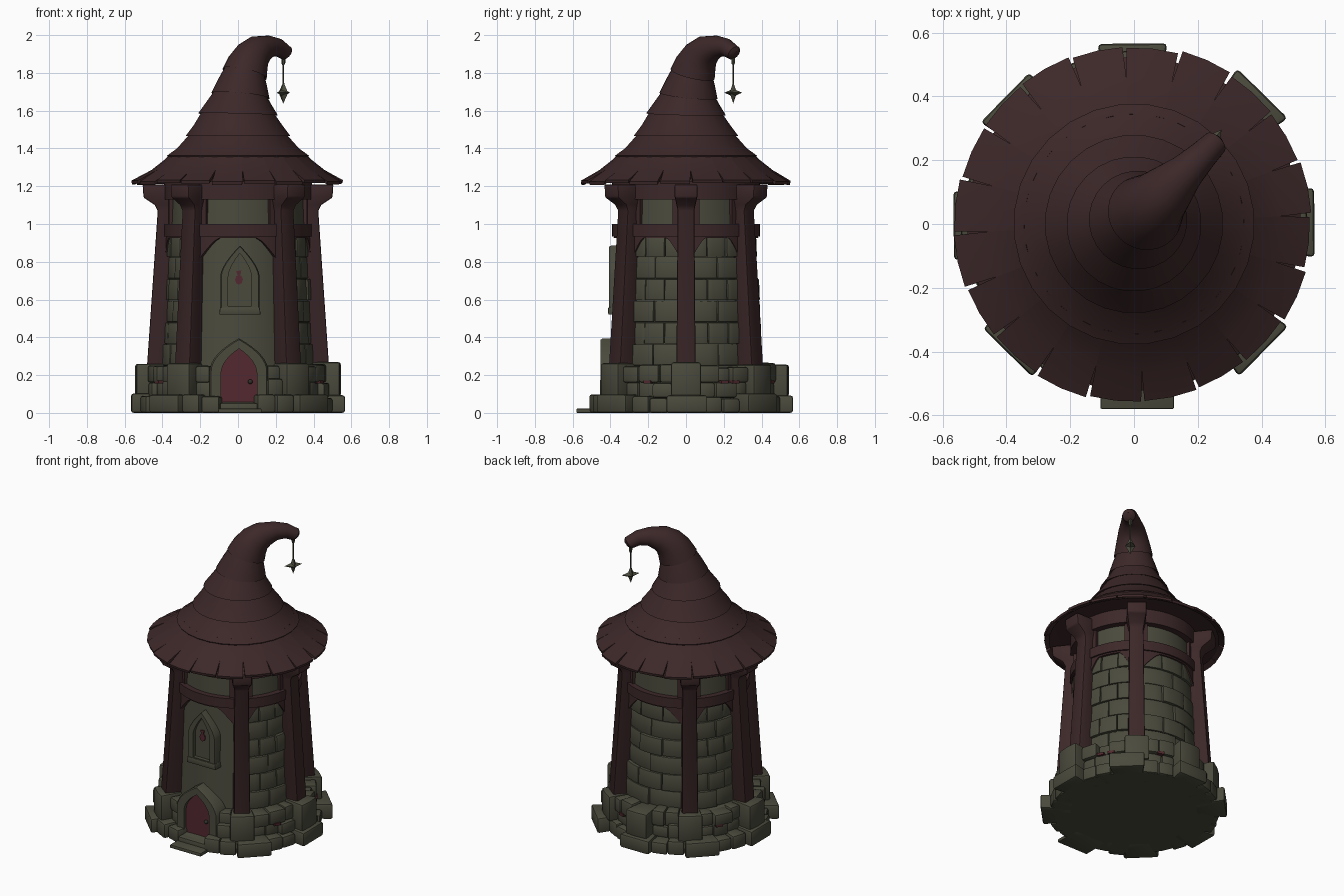
import bpy, bmesh, math, random
from mathutils import Vector

if "Cube" in bpy.data.objects:
    bpy.data.objects.remove(bpy.data.objects["Cube"])
random.seed(4)
R = math.radians


def material(name, c):
    m = bpy.data.materials.new(name)
    m.diffuse_color = (*c, 1)
    m.use_nodes = True
    m.node_tree.nodes["Principled BSDF"].inputs["Base Color"].default_value = m.diffuse_color
    return m


MAROON = material("dark maroon wood", (0.046, 0.021, 0.022))
STONE = material("olive stone", (0.068, 0.068, 0.046))
RED = material("door red", (0.085, 0.022, 0.028))
DARK = material("dark iron", (0.03, 0.03, 0.025))


def finish(bm, name, mat, bevel=0.0, smooth=35):
    bmesh.ops.recalc_face_normals(bm, faces=bm.faces)
    if bevel:
        edges = [e for e in bm.edges if e.is_manifold and e.calc_face_angle(0) > R(40)]
        bmesh.ops.bevel(bm, geom=edges, offset=bevel, segments=2, profile=0.5,
                        affect='EDGES', clamp_overlap=True)
    me = bpy.data.meshes.new(name)
    bm.to_mesh(me)
    bm.free()
    me.materials.append(mat)
    ob = bpy.data.objects.new(name, me)
    bpy.context.collection.objects.link(ob)
    bpy.ops.object.select_all(action='DESELECT')
    ob.select_set(True)
    bpy.context.view_layer.objects.active = ob
    bpy.ops.object.shade_smooth_by_angle(angle=R(smooth))
    return ob


def skin(bm, rings, caps=True):
    """Join equal-length loops of points into a tube."""
    vs = [[bm.verts.new(p) for p in ring] for ring in rings]
    n = len(vs[0])
    for a, b in zip(vs, vs[1:]):
        for i in range(n):
            bm.faces.new((a[i], a[(i + 1) % n], b[(i + 1) % n], b[i]))
    if caps:
        bm.faces.new(vs[0][::-1])
        bm.faces.new(vs[-1])


def block(bm, a0, a1, lo, hi, rin, rout, n=1):
    """Curved block around the z axis; lo, hi may depend on t, rout on z."""
    val = lambda f, t: f(t) if callable(f) else f
    rings = []
    for i in range(n + 1):
        t = i / n
        a = R(a0 + (a1 - a0) * t)
        l, h = val(lo, t), val(hi, t)
        pts = [(rin, l), (val(rout, l), l), (val(rout, h), h), (rin, h)]
        rings.append([(r * math.cos(a), r * math.sin(a), z) for r, z in pts])
    skin(bm, rings)


def circle(r, z, n=32):
    return [(r * math.cos(2 * math.pi * i / n), r * math.sin(2 * math.pi * i / n), z) for i in range(n)]


def wall_r(z):
    return 0.385 - 0.039 * (z - 0.25)


def arch(cx, w, z0, zs, zt, p, n=8):
    """Arched outline in x, z; a small p gives a pointed top."""
    half = [(w * (1 - (i / n) ** p), zs + (zt - zs) * i / n) for i in range(n)]
    right = [(w, z0)] + half
    return ([(cx + x, z) for x, z in right] + [(cx, zt)] + [(cx - x, z) for x, z in right[::-1]])


def prism(name, outline, y0, y1, mat, bevel=0.0):
    bm = bmesh.new()
    skin(bm, [[(x, y, z) for x, z in outline] for y in (y0, y1)])
    return finish(bm, name, mat, bevel)


def frame(name, outer, inner, y0, y1, mat):
    bm = bmesh.new()
    rings = [[(x, y, z) for x, z in o] for o, y in
             ((outer, y0), (outer, y1 + 0.012), ([((a + c * 0.15) / 1.15, (b + d * 0.15) / 1.15)
              for (a, b), (c, d) in zip(outer, inner)], y1), (inner, y1), (inner, y0))]
    skin(bm, rings, False)
    return finish(bm, name, mat)


POSTS = [0, 52, 128, 180, 232, 308]
PANELS = list(zip(POSTS, POSTS[1:] + [360]))

# Tower wall and base core
bm = bmesh.new()
skin(bm, [circle(wall_r(z), z, 48) for z in (0.2, 0.5, 0.8, 1.23)])
finish(bm, "tower_wall", STONE)
bm = bmesh.new()
skin(bm, [circle(0.5, 0, 24), circle(0.47, 0.05, 24), circle(0.42, 0.06, 24), circle(0.42, 0.23, 24), circle(0.37, 0.26, 24)])
finish(bm, "base_core", STONE)

# Lower foundation stones: large ones every 45 degrees, small ones between
bm = bmesh.new()
for k in range(8):
    c = k * 45
    if c != 270:
        block(bm, c - 10.5, c + 11.5, 0, random.uniform(0.09, 0.105), 0.38, random.uniform(0.575, 0.588))
    m = c + 22.5
    for s in (-1, 1):
        block(bm, m + min(0, s * 11.3), m + max(0, s * 11.3), 0,
              random.uniform(0.075, 0.1), 0.38, random.uniform(0.5, 0.545))
finish(bm, "lower_foundation_stones", STONE, 0.014)

# Upper foundation stones: big pads under posts, two rows of rubble between
bm = bmesh.new()
pads = [0, 52, 90, 128, 180, 232, 308]
for c in pads:
    block(bm, c - 8.5, c + 8.5, 0.085, random.uniform(0.255, 0.272), 0.36,
          0.545 if c % 90 == 0 else 0.525, 2)
for a, b in zip(pads, pads[1:] + [360]):
    a, b = a + 8.5, b - 8.5
    if a > 235 and b < 305:
        spans = [(a, 251), (289, b)]
    else:
        spans = [(a, b)]
    for s0, s1 in spans:
        for z0, z1 in ((0.08, 0.165), (0.16, 0.245)):
            n = max(1, round((s1 - s0) / 12))
            cuts = [s0 + (s1 - s0) * (i + (random.uniform(-.25, .25) if 0 < i < n else 0)) / n for i in range(n + 1)]
            for p, q in zip(cuts, cuts[1:]):
                block(bm, p, q, z0, z1 + random.uniform(-0.008, 0.02), 0.36, random.uniform(0.455, 0.495))
finish(bm, "upper_foundation_stones", STONE, 0.014)

# Small red bricks showing in the rubble
bm = bmesh.new()
for c in (25, 33, 70, 150, 208, 335):
    block(bm, c - 2.5, c + 2.5, 0.155, 0.172, 0.4, 0.49)
finish(bm, "red_brick_chips", RED)

# Shallow wall stones on every panel but the front one
bm = bmesh.new()
for a, b in PANELS:
    if a == 232:
        continue
    for row in range(6):
        z0 = 0.25 + row * 0.115
        n = 2 + row % 2
        for i in range(n):
            p, q = a + (b - a) * i / n + 0.3, a + (b - a) * (i + 1) / n - 0.3
            off = random.uniform(0.004, 0.02)
            block(bm, p, q, z0 + 0.002, z0 + 0.113, 0.33, lambda z, o=off: wall_r(z) + o, 4)
finish(bm, "wall_stones", STONE, 0.004)

# Timber posts with flared brackets at the top
bm = bmesh.new()
for c in POSTS:
    ca, sa = math.cos(R(c)), math.sin(R(c))
    rings = []
    for z, ro, w in ((0.2, 0.485, 0.051), (1.07, 0.425, 0.044), (1.1, 0.44, 0.05), (1.14, 0.5, 0.06), (1.21, 0.505, 0.06)):
        rings.append([(r * ca - u * sa, r * sa + u * ca, z) for r, u in ((0.33, -w), (ro, -w), (ro, w), (0.33, w))])
    skin(bm, rings)
finish(bm, "timber_posts", MAROON, 0.008)

# Ring beams and the curved braces beneath them
bm = bmesh.new()
for a, b in PANELS:
    block(bm, a, b, 0.935, 1.0, 0.32, 0.393, 10)
    block(bm, a, b, 1.13, 1.23, 0.32, 0.392, 10)
    block(bm, a, b, lambda t: 0.925 - 0.16 * max(0, abs(2 * t - 1) - 0.42) ** 1.2 / 0.52, 0.95,
          0.32, lambda z: wall_r(z) + 0.024, 20)
    for e, s in ((a, 1), (b, -1)):       # side trims of the upper lights
        block(bm, min(e, e + s * 11), max(e, e + s * 11), 0.98, 1.15, 0.32, 0.372, 2)
finish(bm, "ring_beams", MAROON)

# Door, arched surround and steps
prism("door", arch(0.005, 0.1, 0.02, 0.2, 0.345, 2.2), -0.36, -0.428, RED)
frame("door_surround", arch(0.005, 0.155, 0.02, 0.22, 0.395, 2.0), arch(0.005, 0.095, 0.02, 0.2, 0.34, 2.2),
      -0.33, -0.452, STONE)
bm = bmesh.new()
bmesh.ops.create_uvsphere(bm, u_segments=10, v_segments=6, radius=0.013)
bmesh.ops.translate(bm, verts=bm.verts, vec=(0.065, -0.436, 0.165))
finish(bm, "door_knob", DARK)
for i, (w, y, z) in enumerate(((0.115, -0.58, 0.022), (0.105, -0.505, 0.05))):
    prism("door_step_%d" % (i + 1), [(0.01 - w, 0), (0.01 + w, 0), (0.01 + w, z), (0.01 - w, z)], -0.4, y, STONE, 0.004)

# Pointed window with a small red ornament
prism("window_pane", arch(0.01, 0.07, 0.55, 0.72, 0.85, 1.6), -0.33, -0.383, STONE)
frame("window_frame", arch(0.01, 0.103, 0.525, 0.73, 0.885, 1.5), arch(0.01, 0.062, 0.565, 0.72, 0.845, 1.6),
      -0.33, -0.408, STONE)
prism("window_sill", [(-0.1, 0.52), (0.12, 0.52), (0.115, 0.56), (-0.095, 0.56)], -0.33, -0.412, STONE, 0.006)
prism("window_ornament", [(0.005 + 0.021 * math.cos(i * math.pi / 4), 0.705 + 0.026 * math.sin(i * math.pi / 4))
                          for i in range(8)], -0.383, -0.39, RED)
prism("window_ornament_hook", [(-0.003, 0.73), (0.013, 0.73), (0.018, 0.755), (-0.01, 0.75)], -0.383, -0.39, RED)

# Brim: overlapping wedges with thin notches between them
bm = bmesh.new()
N = 20
for i in range(N):
    a0, a1 = i * 18 + 3, (i + 1) * 18 + 3
    dr, dz = random.uniform(-0.008, 0.008), random.uniform(-0.006, 0.006)
    gap = random.uniform(0.3, 0.8)
    rings = []
    for r, z, g in ((0.345, 1.385, 0), (0.39, 1.34, 0), (0.46, 1.285, 0), (0.558 + dr, 1.228 + dz, gap)):
        for_top = [(r, z, a) for a in (a0 + g, (a0 + a1) / 2, a1 - g)]
        low = [(r - 0.003, z - 0.016, a) for _, _, a in for_top[::-1]]
        rings.append([(q * math.cos(R(a)), q * math.sin(R(a)), h) for q, h, a in for_top + low])
    skin(bm, rings)
finish(bm, "roof_brim", MAROON, 0, 25)
bm = bmesh.new()
skin(bm, [circle(0.3, 1.225), circle(0.42, 1.225), circle(0.525, 1.222), circle(0.36, 1.335)])
finish(bm, "roof_soffit", MAROON)

# Stepped hat roof bending towards back right: offset, height, radius, tilt
hat = [(0, 1.33, .36, 0), (0, 1.362, .378, 0), (0, 1.40, .325, 0), (0, 1.475, .258, 0),
       (.0, 1.465, .28, 0), (0, 1.52, .238, 0), (0, 1.59, .192, 2),
       (0, 1.58, .212, 2), (.01, 1.64, .172, 5), (.018, 1.69, .14, 8),
       (.018, 1.68, .155, 8), (.035, 1.75, .13, 12), (.05, 1.805, .108, 18),
       (.05, 1.795, .12, 18), (.075, 1.85, .108, 26), (.11, 1.895, .094, 40), (.16, 1.925, .08, 58),
       (.235, 1.94, .058, 82), (.3, 1.935, .047, 102), (.36, 1.905, .04, 122), (.372, 1.897, .02, 125)]
bm = bmesh.new()
rings = []
for d, z, r, t in hat:
    ring = []
    for i in range(28):
        a = 2 * math.pi * i / 28
        u, v = r * math.cos(a), r * math.sin(a)
        f = d + u * math.cos(R(t))
        ring.append(((f - v) * 0.7071, (f + v) * 0.7071, z - u * math.sin(R(t))))
    rings.append(ring)
skin(bm, rings)
finish(bm, "hat_roof", MAROON, 0, 40)

# Star pendant hanging from the tip
px, py = 0.24, 0.25
bm = bmesh.new()
skin(bm, [[(px + r * math.cos(k * 1.0472), py + r * math.sin(k * 1.0472), z) for k in range(6)]
          for r, z in ((0.005, 1.73), (0.004, 1.84), (0.01, 1.85), (0.012, 1.9))])
finish(bm, "pendant_cord", STONE)
bm = bmesh.new()
rim = []
for k in range(8):
    r = 0.058 if k % 2 == 0 else 0.022
    s, h = r * math.cos(k * math.pi / 4), r * math.sin(k * math.pi / 4)
    rim.append(bm.verts.new((px + s * 0.6, py + s * 0.8, 1.695 + h)))
for sgn in (1, -1):
    tip = bm.verts.new((px + sgn * 0.025, py - sgn * 0.019, 1.695))
    for k in range(8):
        bm.faces.new((rim[k], rim[(k + 1) % 8], tip))
finish(bm, "star_pendant", STONE, 0, 10)
